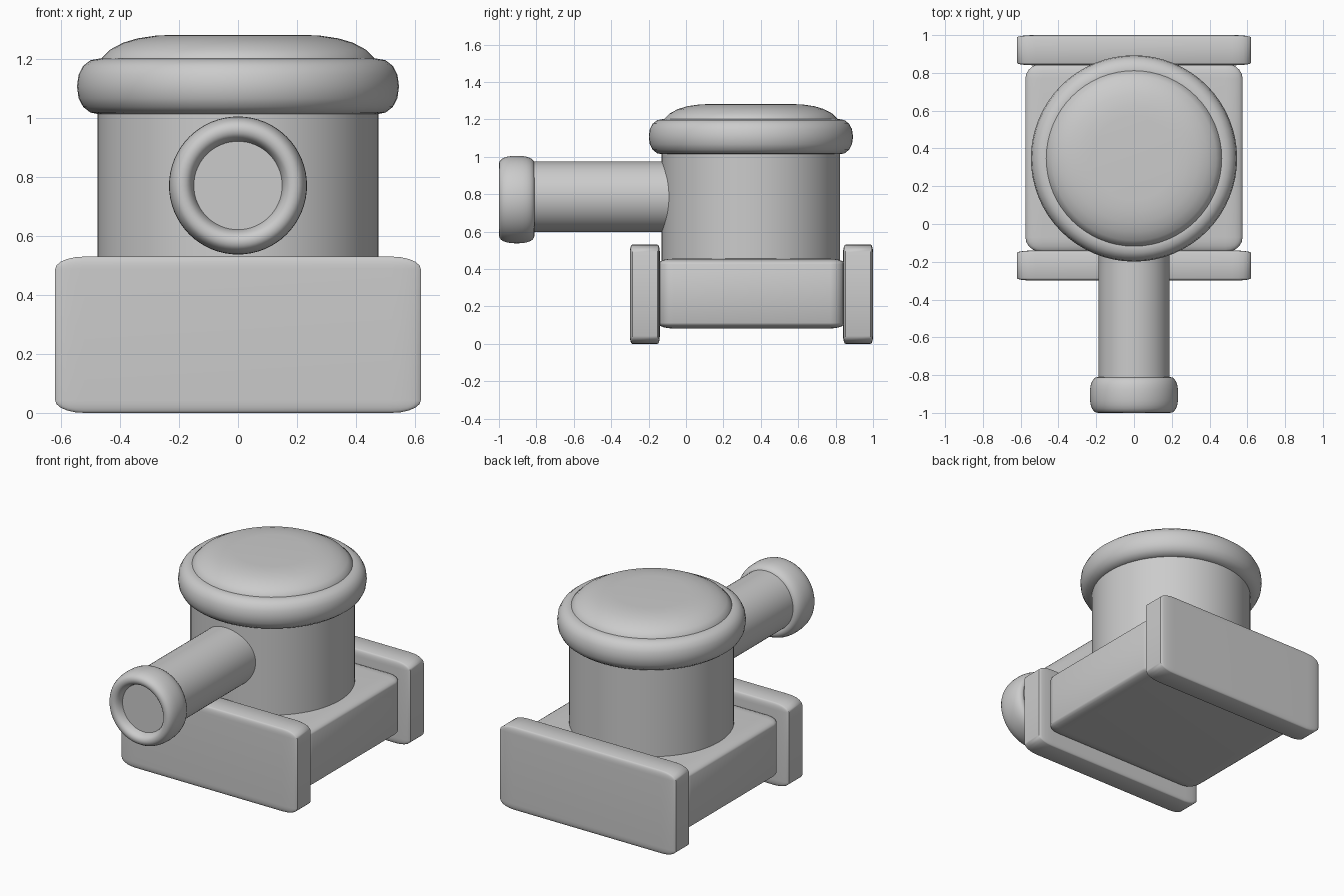
import bpy, bmesh
from math import sin, cos, pi, copysign, radians
from mathutils import Matrix

if "Cube" in bpy.data.objects:
    bpy.data.objects.remove(bpy.data.objects["Cube"])


def finish(name, bm, matrix, angle=35):
    bmesh.ops.remove_doubles(bm, verts=bm.verts, dist=1e-5)
    bm.transform(matrix)
    bmesh.ops.recalc_face_normals(bm, faces=bm.faces)
    mesh = bpy.data.meshes.new(name)
    bm.to_mesh(mesh)
    bm.free()
    obj = bpy.data.objects.new(name, mesh)
    bpy.context.collection.objects.link(obj)
    bpy.ops.object.select_all(action='DESELECT')
    obj.select_set(True)
    bpy.context.view_layer.objects.active = obj
    bpy.ops.object.shade_smooth_by_angle(angle=radians(angle))
    return obj


def rounded_box(name, lo, hi, bevel=0.08):
    # bevel the unit cube first, so the rounding stretches with the box
    bm = bmesh.new()
    bmesh.ops.create_cube(bm, size=1)
    bmesh.ops.bevel(bm, geom=bm.edges[:], offset=bevel, segments=5,
                    profile=0.5, affect='EDGES')
    size = [b - a for a, b in zip(lo, hi)]
    mid = [(a + b) / 2 for a, b in zip(lo, hi)]
    return finish(name, bm, Matrix.Translation(mid) @ Matrix.Diagonal((*size, 1)), 50)


def lathe(name, profile, matrix, closed=False, segments=64, angle=35):
    # spin (radius, height) points around local z
    bm = bmesh.new()
    verts = [bm.verts.new((r, 0, h)) for r, h in profile]
    edges = [bm.edges.new(p) for p in zip(verts, verts[1:])]
    if closed:
        edges.append(bm.edges.new((verts[-1], verts[0])))
    bmesh.ops.spin(bm, geom=verts + edges, axis=(0, 0, 1), cent=(0, 0, 0),
                   angle=2 * pi, steps=segments, use_duplicate=False)
    return finish(name, bm, matrix, angle)


def ring_profile(major, rx, h, rh, power, count):
    pts = []
    for i in range(count):
        c, s = cos(2 * pi * i / count), sin(2 * pi * i / count)
        pts.append((major + rx * copysign(abs(c) ** power, c),
                    h + rh * copysign(abs(s) ** power, s)))
    return pts


# base and the two end plates
rounded_box("base", (-0.575, -0.15, 0.082), (0.575, 0.85, 0.455))
for name, y in (("front_plate", -0.30), ("back_plate", 0.84)):
    rounded_box(name, (-0.62, y, 0), (0.62, y + 0.16, 0.53))

# round turret, its rim and shallow lid
up = Matrix.Translation((0, 0.347, 0))
lathe("turret", [(0, 0.42), (0.477, 0.42), (0.477, 1.10), (0, 1.10)], up)
lathe("turret_rim", ring_profile(0.468, 0.078, 1.107, 0.095, 0.9, 16), up,
      closed=True, angle=60)
lathe("turret_lid", [(0, 1.12), (0.47, 1.12), (0.466, 1.20), (0.435, 1.231),
                     (0.39, 1.255), (0.34, 1.270), (0.28, 1.279),
                     (0.22, 1.282), (0, 1.280)], up, angle=50)

# barrel and muzzle ring, local z pointing to the front
forward = Matrix.Rotation(pi / 2, 4, 'X')
lathe("barrel", [(0, 0.05), (0.188, 0.05), (0.188, 0.90), (0, 0.90)],
      Matrix.Translation((0, 0, 0.786)) @ forward)
muzzle = Matrix.Translation((0, 0, 0.771)) @ forward
lathe("muzzle_ring", ring_profile(0.19, 0.044, 0.905, 0.095, 0.85, 24), muzzle,
      closed=True, angle=60)
lathe("muzzle_plug", [(0, 0.90), (0.165, 0.90), (0.165, 0.95), (0, 0.95)], muzzle)
